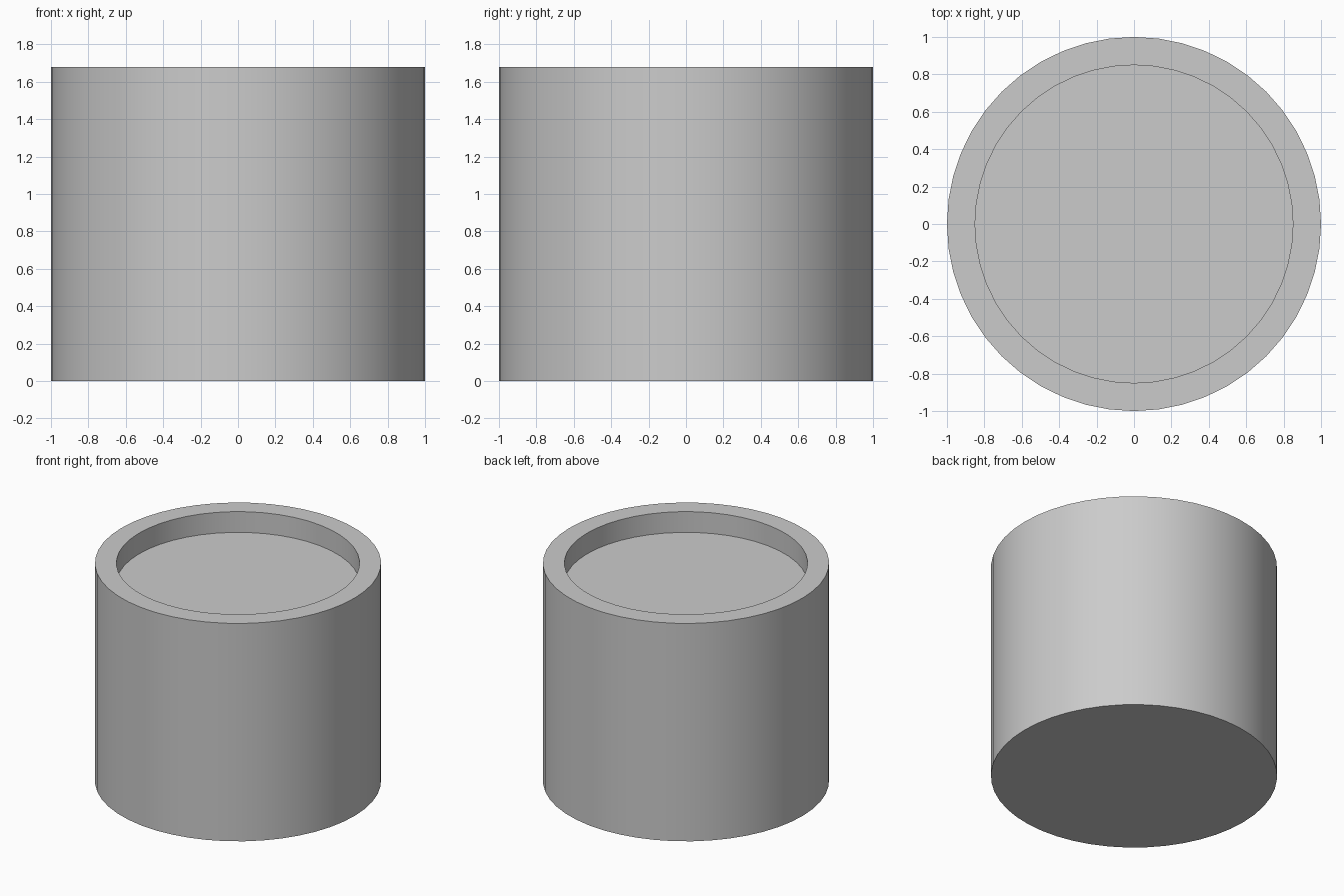
import bpy, bmesh, math

if "Cube" in bpy.data.objects:
    bpy.data.objects.remove(bpy.data.objects["Cube"])

SIDES = 48
# Outer wall, rim, inner recess wall: (radius, height) from base centre to floor centre
PROFILE = [(1.0, 0.0), (1.0, 1.68), (0.85, 1.68), (0.85, 1.52)]

bm = bmesh.new()
rings = []
for r, z in PROFILE:
    rings.append([bm.verts.new((r * math.cos(2 * math.pi * i / SIDES),
                                r * math.sin(2 * math.pi * i / SIDES), z))
                  for i in range(SIDES)])

# Walls and rim
for a, b in zip(rings, rings[1:]):
    for i in range(SIDES):
        j = (i + 1) % SIDES
        bm.faces.new((a[i], a[j], b[j], b[i]))

# Base and recessed floor
bm.faces.new(rings[0][::-1])
bm.faces.new(rings[-1])

mesh = bpy.data.meshes.new("recessed_cylinder")
bm.to_mesh(mesh)
bm.free()
body = bpy.data.objects.new("recessed_cylinder", mesh)
bpy.context.collection.objects.link(body)

# Smooth round walls, crisp rims
bpy.context.view_layer.objects.active = body
body.select_set(True)
bpy.ops.object.shade_smooth_by_angle(angle=math.radians(30))
